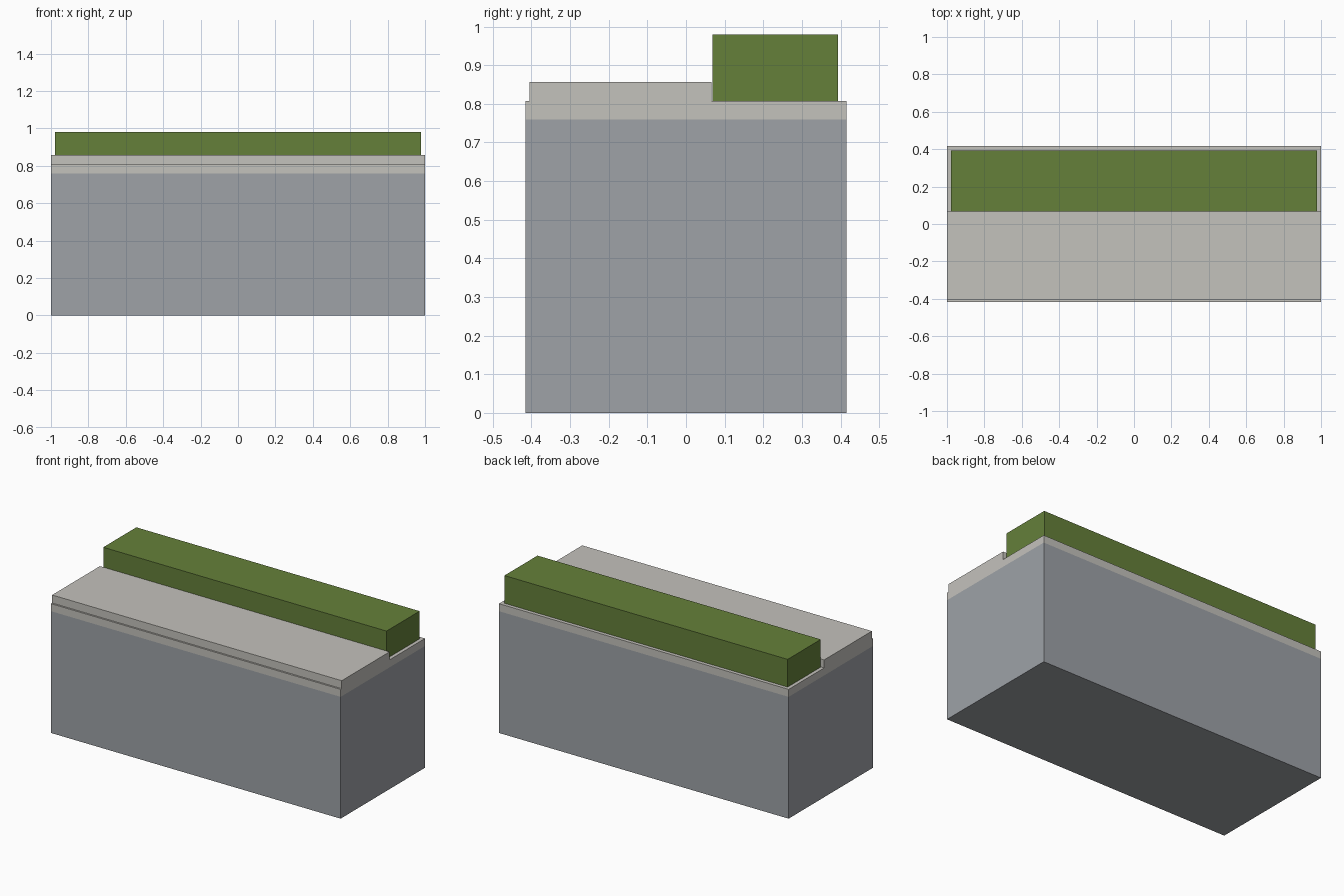
import bpy
import bmesh
from mathutils import Vector

default = bpy.data.objects.get("Cube")
if default:
    bpy.data.objects.remove(default, do_unlink=True)


def make_material(name, rgb):
    mat = bpy.data.materials.new(name)
    mat.use_nodes = True
    color = (*rgb, 1.0)
    mat.diffuse_color = color
    mat.node_tree.nodes["Principled BSDF"].inputs["Base Color"].default_value = color
    return mat


def make_box(name, low, high, mats, band_z=None):
    """Box between two corners; faces above band_z use the second material."""
    low, high = Vector(low), Vector(high)
    size, centre = high - low, (low + high) / 2
    bm = bmesh.new()
    bmesh.ops.create_cube(bm, size=1)
    for v in bm.verts:
        v.co = v.co * size + centre
    if band_z is not None:
        bmesh.ops.bisect_plane(bm, geom=bm.verts[:] + bm.edges[:] + bm.faces[:],
                               plane_co=(0, 0, band_z), plane_no=(0, 0, 1))
        for f in bm.faces:
            f.material_index = int(f.calc_center_median().z > band_z)
    mesh = bpy.data.meshes.new(name)
    bm.to_mesh(mesh)
    bm.free()
    for mat in mats:
        mesh.materials.append(mat)
    obj = bpy.data.objects.new(name, mesh)
    bpy.context.collection.objects.link(obj)
    return obj


grey = make_material("wall grey", (0.342, 0.361, 0.386))
stone = make_material("pale stone", (0.552, 0.539, 0.503))
green = make_material("hedge green", (0.130, 0.216, 0.042))

TOP = 0.807

# Wall block with a pale band and top
make_box("wall", (-1, -0.416, 0), (1, 0.416, TOP), [grey, stone], band_z=0.76)

# Raised slab along the front
make_box("front_slab", (-1, -0.405, TOP), (1, 0.066, 0.857), [stone])

# Hedge along the back
make_box("hedge", (-0.978, 0.068, TOP), (0.978, 0.394, 0.98), [green])
